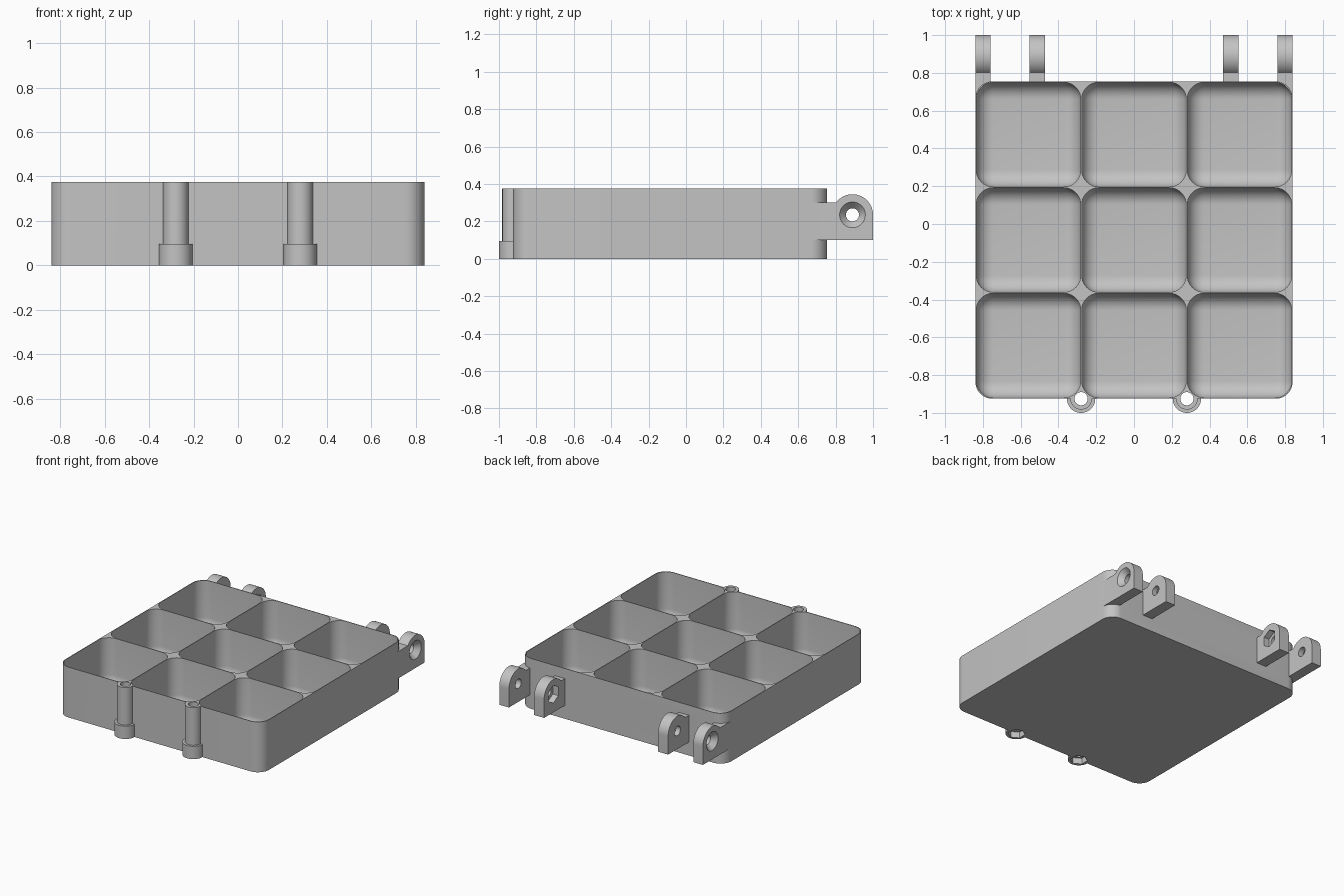
import bpy, bmesh
from math import radians, cos, sin, pi
from mathutils import Matrix, Vector

cube = bpy.data.objects.get("Cube")
if cube:
    bpy.data.objects.remove(cube, do_unlink=True)

grey = bpy.data.materials.new("plain_grey")
grey.use_nodes = True
grey.diffuse_color = (0.55, 0.55, 0.55, 1)
grey.node_tree.nodes["Principled BSDF"].inputs["Base Color"].default_value = (0.55, 0.55, 0.55, 1)

HALF, HEIGHT, MID_Y = 0.84, 0.375, -0.085   # tray half width, height, centre
PITCH, POCKET, RADIUS = 0.5585, 0.553, 0.09  # compartment spacing, size, rounding
TUBE_X, TUBE_Y = 0.28, -0.925
PIN_Y, PIN_Z = 0.89, 0.235                   # hinge pin axis


def finish(name, bm):
    bmesh.ops.recalc_face_normals(bm, faces=bm.faces)
    mesh = bpy.data.meshes.new(name)
    bm.to_mesh(mesh)
    bm.free()
    mesh.materials.append(grey)
    obj = bpy.data.objects.new(name, mesh)
    bpy.context.collection.objects.link(obj)
    return obj


def rounded_box(bm, centre, size, edge_rule, segments=10):
    part = bmesh.new()
    bmesh.ops.create_cube(part, size=1, matrix=Matrix.Translation(centre) @ Matrix.Diagonal((*size, 1)))
    edges = [e for e in part.edges if edge_rule(e, centre[2])]
    bmesh.ops.bevel(part, geom=edges, offset=RADIUS, segments=segments, profile=0.5, affect='EDGES')
    temp = bpy.data.meshes.new("temp")
    part.to_mesh(temp)
    part.free()
    bm.from_mesh(temp)
    bpy.data.meshes.remove(temp)


def is_upright(e, _z):
    return abs(e.verts[0].co.z - e.verts[1].co.z) > 0.01


def is_below_rim(e, z):
    return min(v.co.z for v in e.verts) < z


def rod(name, start, end, r1, r2=None, sides=48, turn=0):
    """Cylinder, cone or hexagonal bar between two points."""
    a, b = Vector(start), Vector(end)
    spin = (b - a).to_track_quat('Z', 'Y').to_matrix().to_4x4()
    bm = bmesh.new()
    bmesh.ops.create_cone(bm, cap_ends=True, segments=sides, radius1=r1,
                          radius2=r1 if r2 is None else r2, depth=(b - a).length,
                          matrix=Matrix.Translation((a + b) / 2) @ spin @ Matrix.Rotation(turn, 4, 'Z'))
    return finish(name, bm)


def tab(name, x0, x1):
    """Hinge tab: flat foot with a round top, extruded along x."""
    stop = pi - 0.632
    outline = [(0.66, 0.1), (1.0, 0.1)]
    outline += [(PIN_Y + 0.11 * cos(stop * i / 20), PIN_Z + 0.11 * sin(stop * i / 20)) for i in range(21)]
    outline.append((0.66, outline[-1][1]))
    bm = bmesh.new()
    face = bm.faces.new([bm.verts.new((x0, y, z)) for y, z in outline])
    side = bmesh.ops.extrude_face_region(bm, geom=[face])["geom"]
    bmesh.ops.translate(bm, vec=(x1 - x0, 0, 0), verts=[v for v in side if isinstance(v, bmesh.types.BMVert)])
    return finish(name, bm)


# Tray block with rounded upright corners
bm = bmesh.new()
rounded_box(bm, (0, MID_Y, HEIGHT / 2), (2 * HALF, 2 * HALF, HEIGHT), is_upright)
tray = finish("compartment_tray", bm)

# Nine compartments, rounded at the sides and floor
bm = bmesh.new()
for i in (-1, 0, 1):
    for j in (-1, 0, 1):
        rounded_box(bm, (i * PITCH, MID_Y + j * PITCH, 0.31), (POCKET, POCKET, 0.6), is_below_rim)
pockets = finish("compartment_cutter", bm)

added, cuts = [], [pockets]
for s in (-1, 1):
    x = s * TUBE_X
    # Front screw tubes with a wider foot and a nut recess underneath
    added.append(rod("screw_tube", (x, TUBE_Y, 0), (x, TUBE_Y, HEIGHT), 0.0575))
    added.append(rod("tube_foot", (x, TUBE_Y, 0), (x, TUBE_Y, 0.095), 0.075))
    cuts.append(rod("tube_bore", (x, TUBE_Y, -0.1), (x, TUBE_Y, 0.5), 0.035))
    cuts.append(rod("nut_recess", (x, TUBE_Y, -0.1), (x, TUBE_Y, 0.045), 0.06, sides=6))
    # Rear hinge tabs: countersunk outside pair, nut recess in the inner pair
    added.append(tab("outer_hinge_tab", s * 0.76, s * 0.8395))
    added.append(tab("inner_hinge_tab", s * 0.47, s * 0.5525))

    def pin(px):
        return (s * px, PIN_Y, PIN_Z)

    cuts.append(rod("pin_bore", pin(0.4), pin(0.9), 0.035))
    cuts.append(rod("countersink", pin(0.85), pin(0.8), 0.078, 0.034))
    cuts.append(rod("hinge_nut_recess", pin(0.4), pin(0.515), 0.066, sides=6, turn=0))

# Merge the added parts, then cut all the hollows
bpy.context.view_layer.objects.active = tray
for operation, parts in (('UNION', added), ('DIFFERENCE', cuts)):
    for part in parts:
        part.hide_render = True
        mod = tray.modifiers.new(part.name, 'BOOLEAN')
        mod.operation, mod.solver, mod.object = operation, 'EXACT', part
        bpy.ops.object.modifier_apply(modifier=mod.name)
        bpy.data.objects.remove(part, do_unlink=True)

bpy.ops.object.select_all(action='DESELECT')
tray.select_set(True)
bpy.ops.object.shade_smooth_by_angle(angle=radians(30))
